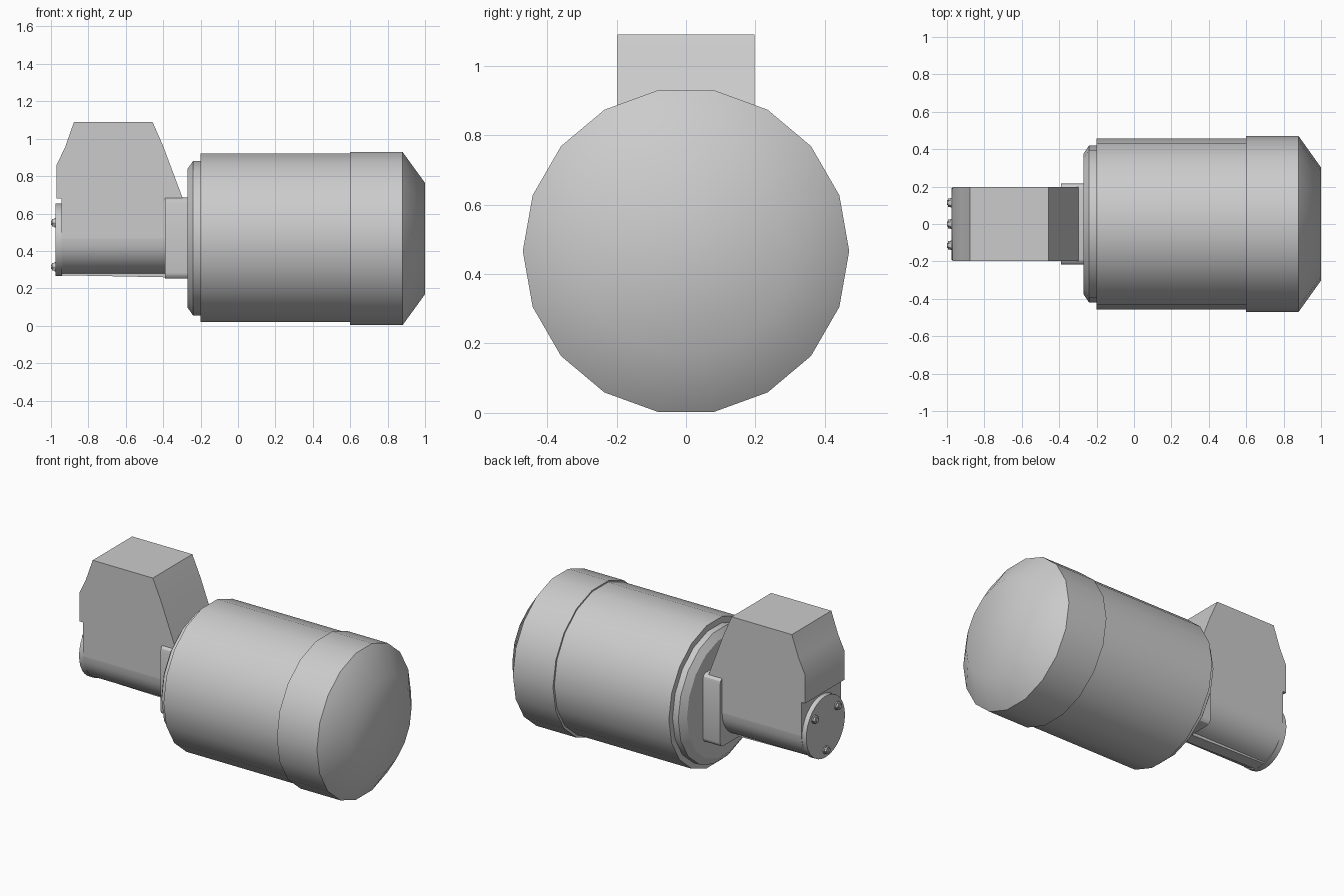
import bpy, bmesh, math
from mathutils import Vector

if "Cube" in bpy.data.objects:
    bpy.data.objects.remove(bpy.data.objects["Cube"])


def finish(name, bm, angle=30):
    bmesh.ops.recalc_face_normals(bm, faces=bm.faces)
    mesh = bpy.data.meshes.new(name)
    bm.to_mesh(mesh)
    bm.free()
    for p in mesh.polygons:
        p.use_smooth = True
    mesh.set_sharp_from_angle(angle=math.radians(angle))
    obj = bpy.data.objects.new(name, mesh)
    bpy.context.collection.objects.link(obj)
    return obj


def lathe(name, profile, y=0, z=0, sides=18, angle=30):
    """Capped solid turned about an axis along x; profile holds (x, radius)."""
    bm = bmesh.new()
    rings = []
    for x, r in profile:
        rings.append([bm.verts.new((x, y + r * math.cos(math.tau * i / sides),
                                    z + r * math.sin(math.tau * i / sides)))
                      for i in range(sides)])
    for a, b in zip(rings, rings[1:]):
        for i in range(sides):
            j = (i + 1) % sides
            bm.faces.new((a[i], a[j], b[j], b[i]))
    bm.faces.new(rings[0])
    bm.faces.new(rings[-1])
    return finish(name, bm, angle)


def prism(name, points, offset):
    """Extrude a closed outline along the offset vector."""
    bm = bmesh.new()
    face = bm.faces.new([bm.verts.new(p) for p in points])
    ext = bmesh.ops.extrude_face_region(bm, geom=[face], use_keep_orig=True)
    verts = [g for g in ext["geom"] if isinstance(g, bmesh.types.BMVert)]
    bmesh.ops.translate(bm, verts=verts, vec=Vector(offset))
    return finish(name, bm)


# Motor: front flange, barrel and rear fan cover
lathe("front_flange", [(-0.27, 0.376), (-0.24, 0.42), (-0.19, 0.42)], z=0.468)
lathe("motor_barrel", [(-0.2, 0.457), (0.61, 0.457)], z=0.47)
lathe("fan_cover", [(0.6, 0.47), (0.88, 0.47), (1.0, 0.302)], z=0.466, angle=40)

# Mounting plate with rounded corners
c, hw, z0, z1 = 0.03, 0.216, 0.252, 0.685
outline = []
for k, (sy, zc) in enumerate([(1, z1 - c), (-1, z1 - c), (-1, z0 + c), (1, z0 + c)]):
    for i in range(4):
        a = math.radians(90 * k + 30 * i)
        outline.append((-0.39, sy * (hw - c) + c * math.cos(a), zc + c * math.sin(a)))
prism("mounting_plate", outline, (0.125, 0, 0))

# Pump housing: tapered upper block over a half-round underside
block = [(-0.945, 0.467), (-0.945, 0.68), (-0.97, 0.68), (-0.97, 0.86), (-0.925, 0.953),
         (-0.877, 1.09), (-0.457, 1.09), (-0.4, 0.96), (-0.295, 0.68), (-0.38, 0.68),
         (-0.38, 0.467)]
prism("pump_block", [(x, -0.197, z) for x, z in block], (0, 0.394, 0))
arc = [math.pi * (1 + i / 16) for i in range(17)]
prism("pump_underside", [(-0.945, 0.197 * math.cos(a), 0.467 + 0.192 * math.sin(a)) for a in arc],
      (0.565, 0, 0))
prism("bottom_rib", [(-0.945, -0.04, 0.3), (-0.945, -0.04, 0.27),
                     (-0.385, -0.04, 0.259), (-0.385, -0.04, 0.3)], (0, 0.08, 0))

# Round end cover with three bolts
lathe("end_cover", [(-0.975, 0.193), (-0.94, 0.193)], z=0.46, sides=32)
for n, (y, z) in enumerate([(0.114, 0.55), (-0.114, 0.55), (0, 0.315)]):
    lathe(f"bolt_washer_{n}", [(-0.982, 0.026), (-0.97, 0.026)], y, z, 12)
    lathe(f"bolt_head_{n}", [(-0.994, 0.023), (-0.98, 0.023)], y, z, 6)
    lathe(f"bolt_tip_{n}", [(-1.0, 0.013), (-0.99, 0.013)], y, z, 10)
